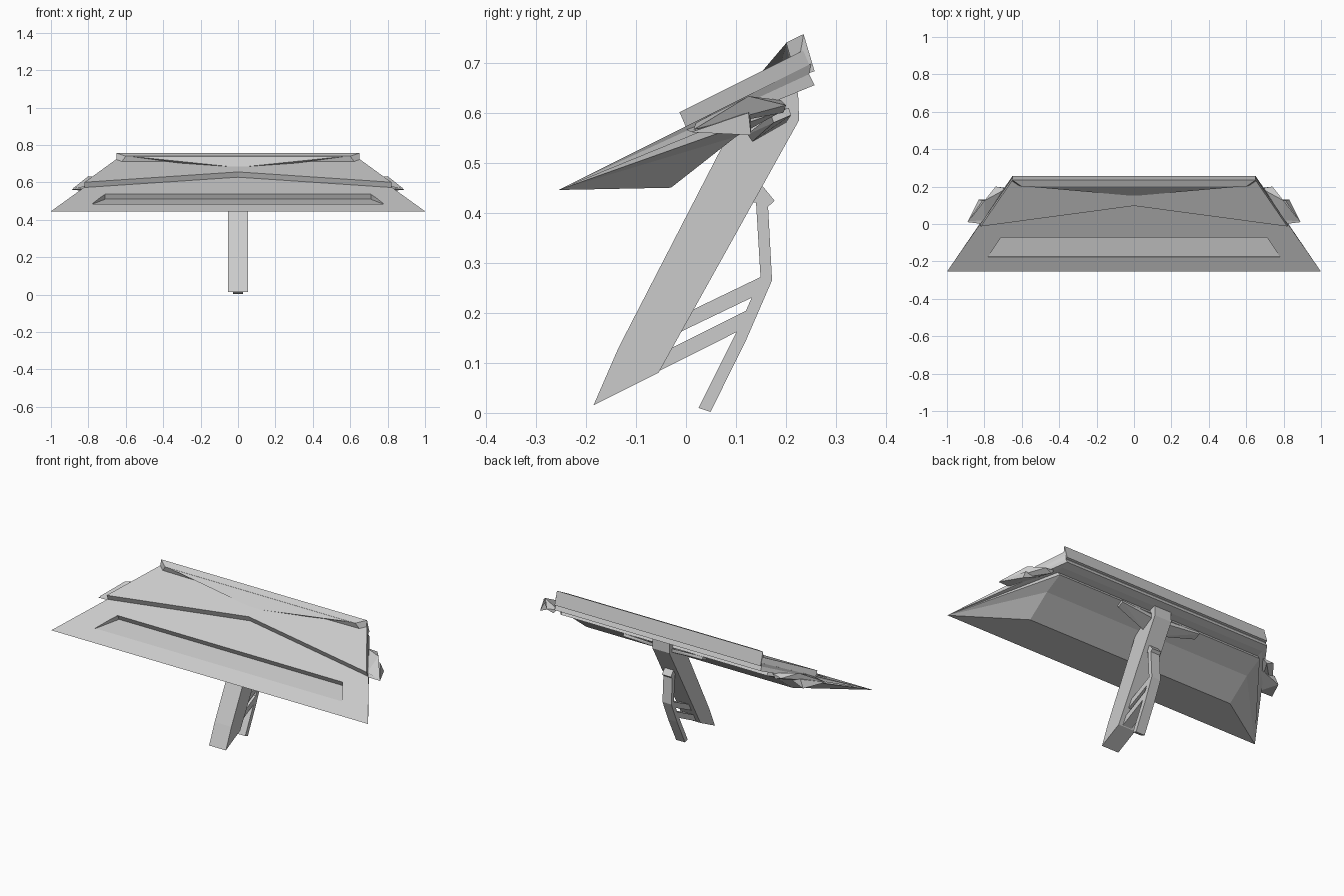
import bpy
import bmesh

default = bpy.data.objects.get("Cube")
if default:
    bpy.data.objects.remove(default, do_unlink=True)

grey = bpy.data.materials.new("plain_grey")
grey.use_nodes = True
grey.diffuse_color = (0.6, 0.6, 0.6, 1)
grey.node_tree.nodes["Principled BSDF"].inputs["Base Color"].default_value = (0.6, 0.6, 0.6, 1)


def finish(name, bm):
    bmesh.ops.recalc_face_normals(bm, faces=bm.faces)
    mesh = bpy.data.meshes.new(name)
    bm.to_mesh(mesh)
    bm.free()
    mesh.materials.append(grey)
    obj = bpy.data.objects.new(name, mesh)
    bpy.context.collection.objects.link(obj)
    return obj


def hull(name, points, mirror=False):
    """Convex solid around points; mirror adds the same points at -x."""
    if mirror:
        points = points + [(-x, y, z) for x, y, z in points if x]
    bm = bmesh.new()
    for p in points:
        bm.verts.new(p)
    res = bmesh.ops.convex_hull(bm, input=bm.verts)
    loose = [v for v in bm.verts if not v.link_faces]
    bmesh.ops.delete(bm, geom=loose, context='VERTS')
    return finish(name, bm)


def prism(name, profile, half):
    """Side profile in (y, z), extruded to both sides."""
    bm = bmesh.new()
    face = bm.faces.new([bm.verts.new((-half, y, z)) for y, z in profile])
    ext = bmesh.ops.extrude_face_region(bm, geom=[face])
    moved = [g for g in ext["geom"] if isinstance(g, bmesh.types.BMVert)]
    bmesh.ops.translate(bm, verts=moved, vec=(2 * half, 0, 0))
    return finish(name, bm)


def deck(y):
    """Height of the sloping top surface."""
    return 0.573 + 0.5 * y


# Main panel: extruded middle with each end drawn out to a front corner
profile = [(-0.255, deck(-0.255)), (-0.03, 0.45), (0.1, 0.552), (0.2, 0.607),
           (0.185, 0.628), (0.22, 0.64), (0.257, 0.655), (0.246, 0.677),
           (0.25, deck(0.25))]
bm = bmesh.new()
rows = [[bm.verts.new((s * 0.65, y, z)) for y, z in profile] for s in (-1, 1)]
n = len(profile)
for i in range(n):
    j = (i + 1) % n
    bm.faces.new((rows[0][i], rows[0][j], rows[1][j], rows[1][i]))
for s, row in zip((-1, 1), rows):
    corner = bm.verts.new((s, -0.255, deck(-0.255)))
    for i in range(n):
        bm.faces.new((row[i], row[(i + 1) % n], corner))
panel = finish("main_panel", bm)

# Sunken tray in the front of the panel
cutter = hull("tray_cutter", [(0.78, -0.175, 0.483), (0.71, -0.058, 0.51),
                              (0.71, -0.09, 0.575), (0.78, -0.19, 0.53)], True)
cutter.hide_render = True
cut = panel.modifiers.new("tray", 'BOOLEAN')
cut.operation = 'DIFFERENCE'
cut.solver = 'EXACT'
cut.object = cutter
bpy.context.view_layer.objects.active = panel
bpy.ops.object.modifier_apply(modifier=cut.name)
bpy.data.objects.remove(cutter, do_unlink=True)

# Raised upper plate with a chevron front edge
plan = [(-0.82, 0), (0, 0.11), (0.82, 0), (0.65, 0.247), (-0.65, 0.247)]
bm = bmesh.new()
low = [bm.verts.new((x, y, deck(y) - 0.002)) for x, y in plan]
top = [bm.verts.new((x, y - 0.013, deck(y) + 0.028)) for x, y in plan]
bm.faces.new(low)
bm.faces.new(top)
for i in range(len(plan)):
    j = (i + 1) % len(plan)
    bm.faces.new((low[i], low[j], top[j], top[i]))
finish("raised_plate", bm)

# Back lip and the wedge in front of its middle
hull("back_lip", [(0.65, 0.235, 0.757), (0.65, 0.257, 0.683), (0.6, 0.2, 0.74),
                  (0.65, 0.24, 0.727), (0.65, 0.22, 0.67),
                  (0.3, 0.205, 0.71)], True)
hull("lip_wedge", [(0, 0.15, 0.68), (0, 0.18, 0.66), (0.3, 0.205, 0.71),
                   (0.58, 0.201, 0.74), (0.3, 0.23, 0.7)], True)

# Side pods
for s, side in ((1, "left"), (-1, "right")):
    hull(side + "_pod", [(s * x, y, z) for x, y, z in [
        (0.89, 0.01, 0.561), (0.81, 0.0, 0.567), (0.83, 0.13, 0.555),
        (0.81, 0.125, 0.6), (0.72, 0.13, 0.6)]])
    hull(side + "_pod_cap", [(s * x, y, z) for x, y, z in [
        (0.885, 0.015, 0.566), (0.8, 0.02, 0.58), (0.8, 0.125, 0.633),
        (0.74, 0.2, 0.615), (0.68, 0.19, 0.625), (0.7, 0.195, 0.6)]])
    # Small support arms under the panel
    hull(side + "_support_arm", [(s * x, y, z) for x, y, z in [
        (0.04, 0.12, 0.555), (0.04, 0.13, 0.54), (0.04, 0.2, 0.6),
        (0.04, 0.2, 0.58), (0.25, 0.17, 0.595), (0.25, 0.175, 0.58),
        (0.25, 0.205, 0.61), (0.25, 0.21, 0.595)]])

# Stand: slanted main leg, bent rear strut and two braces
prism("main_leg", [(-0.185, 0.015), (-0.135, 0.13), (0.115, 0.615),
                   (0.2, 0.64), (0.224, 0.64), (0.226, 0.585),
                   (-0.055, 0.08)], 0.053)
prism("rear_strut", [(0.025, 0.01), (0.1, 0.16), (0.149, 0.27), (0.14, 0.42),
                     (0.13, 0.42), (0.15, 0.457), (0.177, 0.424),
                     (0.164, 0.412), (0.172, 0.265), (0.12, 0.145),
                     (0.049, 0.002)], 0.028)
prism("upper_brace", [(0.15, 0.272), (-0.02, 0.19), (-0.04, 0.148),
                      (0.135, 0.232)], 0.028)
prism("lower_brace", [(0.12, 0.204), (-0.05, 0.119), (-0.065, 0.078),
                      (0.102, 0.162)], 0.028)
